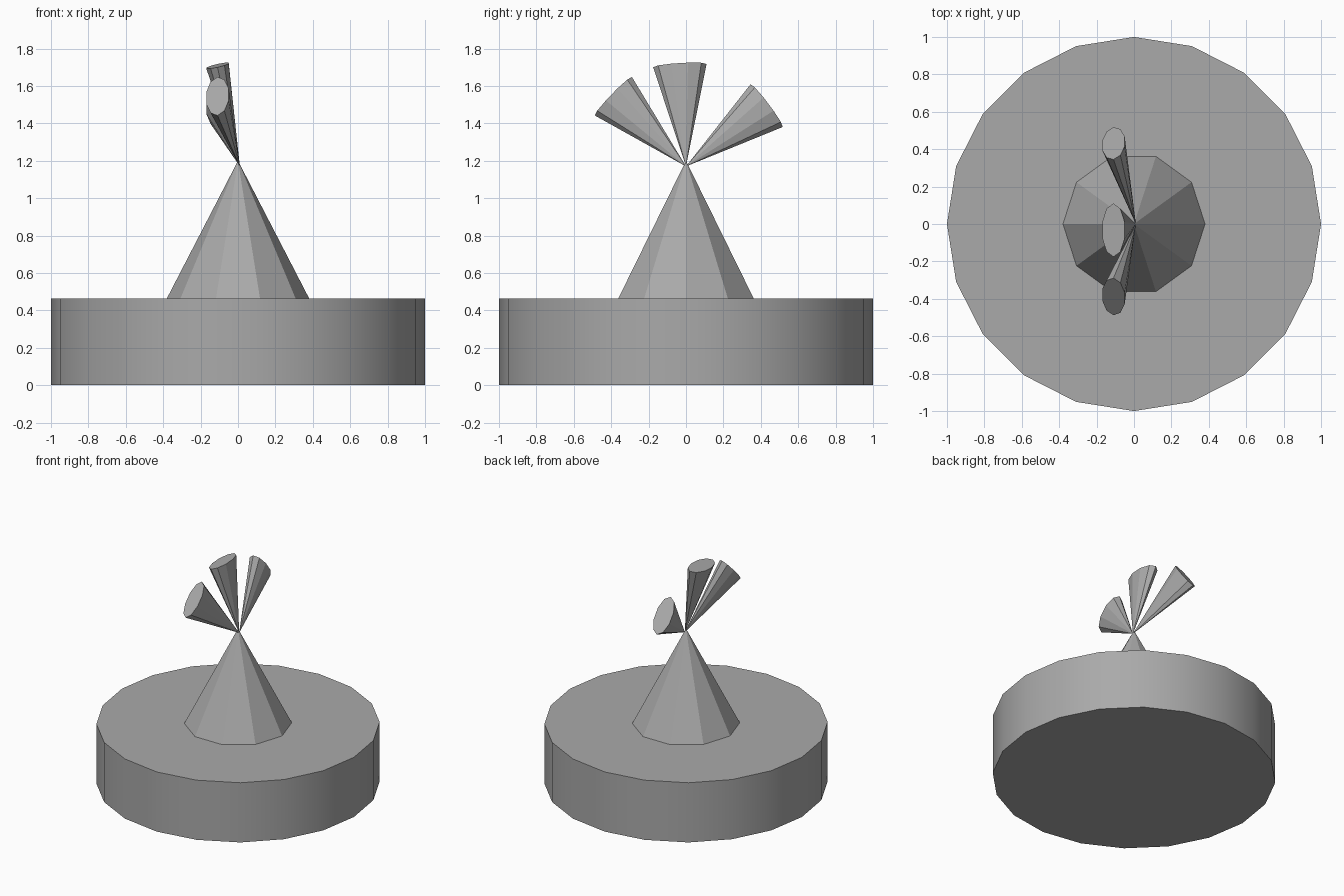
import bpy
from math import pi, radians
from mathutils import Matrix, Vector

cube = bpy.data.objects.get("Cube")
if cube:
    bpy.data.objects.remove(cube)

grey = bpy.data.materials.new("plain grey")
grey.use_nodes = True
colour = (0.4, 0.4, 0.4, 1)
grey.diffuse_color = colour
grey.node_tree.nodes["Principled BSDF"].inputs["Base Color"].default_value = colour


def cone(name, sides, r1, r2, depth, matrix):
    """Cone whose lower end sits at its local origin, placed by matrix."""
    bpy.ops.mesh.primitive_cone_add(vertices=sides, radius1=r1, radius2=r2, depth=depth)
    ob = bpy.context.object
    ob.name = name
    ob.data.transform(matrix @ Matrix.Translation((0, 0, depth / 2)))
    ob.data.materials.append(grey)
    return ob


BASE_TOP = 0.465
PIVOT = Vector((0.01, 0, 1.17))

# Round base with a softly shaded rim
base = cone("base", 20, 1, 1, BASE_TOP, Matrix.Identity(4))
bpy.ops.object.shade_smooth_by_angle(angle=radians(30))

# Faceted central cone with corners on the x axis
cone("centre_cone", 10, 0.38, 0, 0.735,
     Matrix.Translation((0, 0, BASE_TOP)) @ Matrix.Rotation(pi / 2, 4, "Z"))

# Three flattened horns fanning out from the tip, all leaning the same way
for name, fan in (("front_horn", 46), ("middle_horn", 3.5), ("back_horn", -53)):
    placement = (Matrix.Translation(PIVOT)
                 @ Matrix.Rotation(radians(fan), 4, "X")
                 @ Matrix.Rotation(radians(-12.5), 4, "Y")
                 @ Matrix.Diagonal((0.45, 1, 1, 1)))
    cone(name, 10, 0, 0.143, 0.553, placement)
